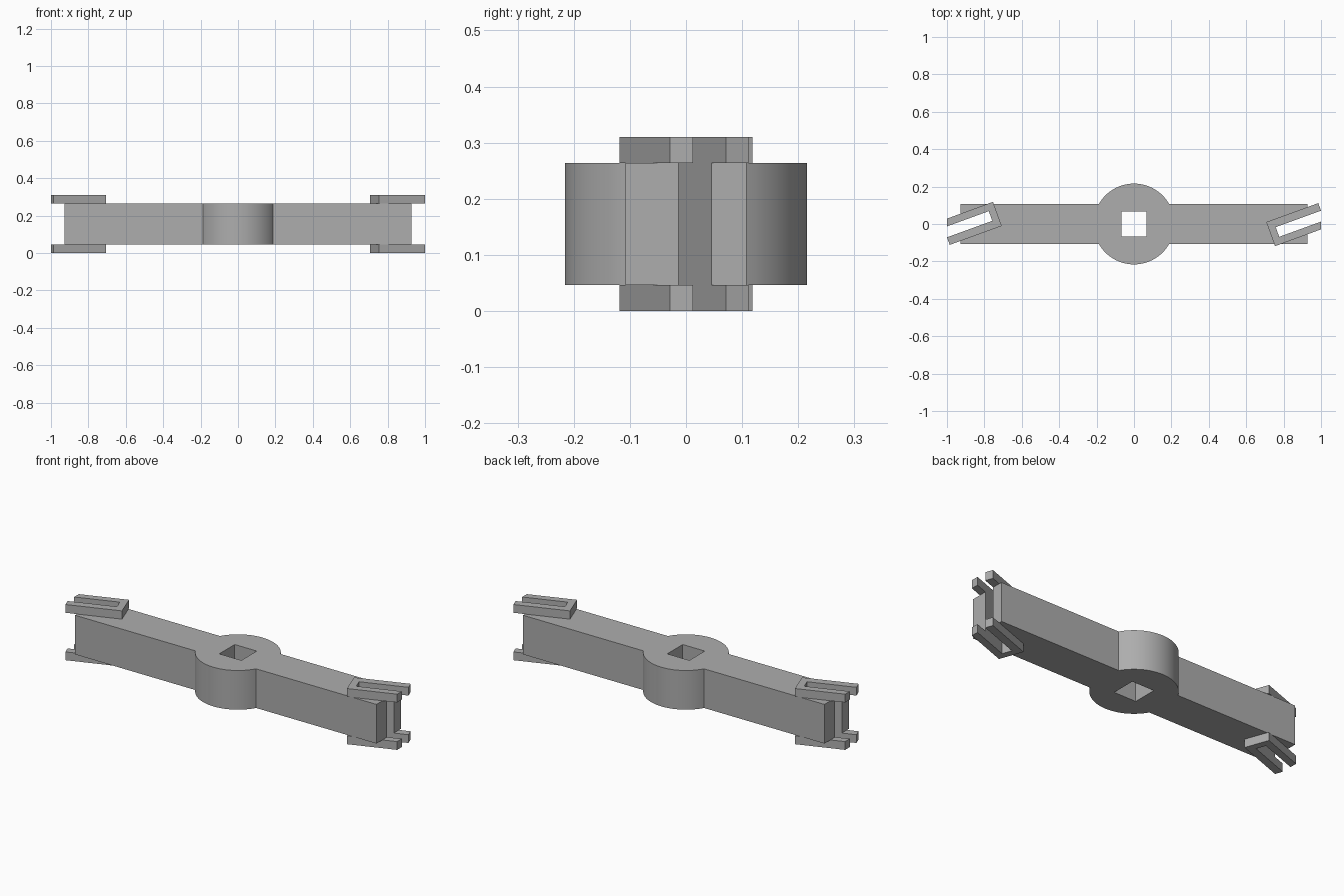
import bpy, bmesh, math
from mathutils import Vector

if "Cube" in bpy.data.objects:
    bpy.data.objects.remove(bpy.data.objects["Cube"])

grey = bpy.data.materials.new("plain grey")
grey.use_nodes = True
colour = (0.42, 0.42, 0.42, 1)
grey.diffuse_color = colour
grey.node_tree.nodes["Principled BSDF"].inputs["Base Color"].default_value = colour

BODY_LOW, BODY_HIGH, TOP = 0.046, 0.264, 0.31
ANGLE = math.radians(20)
U = Vector((math.cos(ANGLE), math.sin(ANGLE)))
V = Vector((-U.y, U.x))
# Slanted clip: rail edges across the slot direction, and slot end along it
EDGE_HIGH, SLOT_HIGH, SLOT_LOW, EDGE_LOW = -0.232, -0.275, -0.33, -0.369
CLIP_START, SLOT_START, RAIL_END = 0.668, 0.706, 0.964


def local(u, v):
    return U * u + V * v


def at_x(x, v):
    """Point on a slanted edge where it crosses a given x."""
    return local((x - V.x * v) / U.x, v)


def extrude(name, outline, low, high):
    bm = bmesh.new()
    face = bm.faces.new([bm.verts.new((p[0], p[1], low)) for p in outline])
    new = bmesh.ops.extrude_face_region(bm, geom=[face])["geom"]
    bmesh.ops.translate(bm, vec=(0, 0, high - low),
                        verts=[g for g in new if isinstance(g, bmesh.types.BMVert)])
    bmesh.ops.recalc_face_normals(bm, faces=bm.faces)
    mesh = bpy.data.meshes.new(name)
    bm.to_mesh(mesh)
    bm.free()
    obj = bpy.data.objects.new(name, mesh)
    bpy.context.collection.objects.link(obj)
    mesh.materials.append(grey)
    return obj


# Body: half outline with a slotted arm and half the round hub, then turned 180 degrees
ARM_X, ARM_Y, HUB_R = 0.928, 0.108, 0.216
start = math.asin(ARM_Y / HUB_R)
STEPS = 32
half = [Vector((ARM_X, -ARM_Y)), at_x(ARM_X, SLOT_LOW), local(SLOT_START, SLOT_LOW),
        local(SLOT_START, SLOT_HIGH), at_x(ARM_X, SLOT_HIGH), Vector((ARM_X, ARM_Y))]
for i in range(STEPS + 1):
    a = start + (math.pi - 2 * start) * i / STEPS
    half.append(Vector((math.cos(a), math.sin(a))) * HUB_R)
body = extrude("arm_and_hub", half + [-p for p in half], BODY_LOW, BODY_HIGH)

# Square hole through the hub
h = 0.068
cutter = extrude("hole_cutter", [(-h, -h), (h, -h), (h, h), (-h, h)], -0.1, 0.5)
cutter.hide_render = True
cutter.hide_viewport = True
hole = body.modifiers.new("square hole", "BOOLEAN")
hole.object = cutter
hole.operation = "DIFFERENCE"
hole.solver = "EXACT"

# Forked clips above and below each arm end
clip = [local(CLIP_START, EDGE_HIGH), local(CLIP_START, EDGE_LOW),
        at_x(1, EDGE_LOW), at_x(1, SLOT_LOW),
        local(SLOT_START, SLOT_LOW), local(SLOT_START, SLOT_HIGH),
        local(RAIL_END, SLOT_HIGH), local(RAIL_END, EDGE_HIGH)]
for side, sign in (("left", 1), ("right", -1)):
    outline = [p * sign for p in clip]
    extrude(side + "_upper_clip", outline, BODY_HIGH, TOP)
    extrude(side + "_lower_clip", outline, 0, BODY_LOW)

# Smooth hub wall with sharp corners
bpy.ops.object.select_all(action="DESELECT")
body.select_set(True)
bpy.context.view_layer.objects.active = body
bpy.ops.object.shade_smooth_by_angle(angle=math.radians(25))
